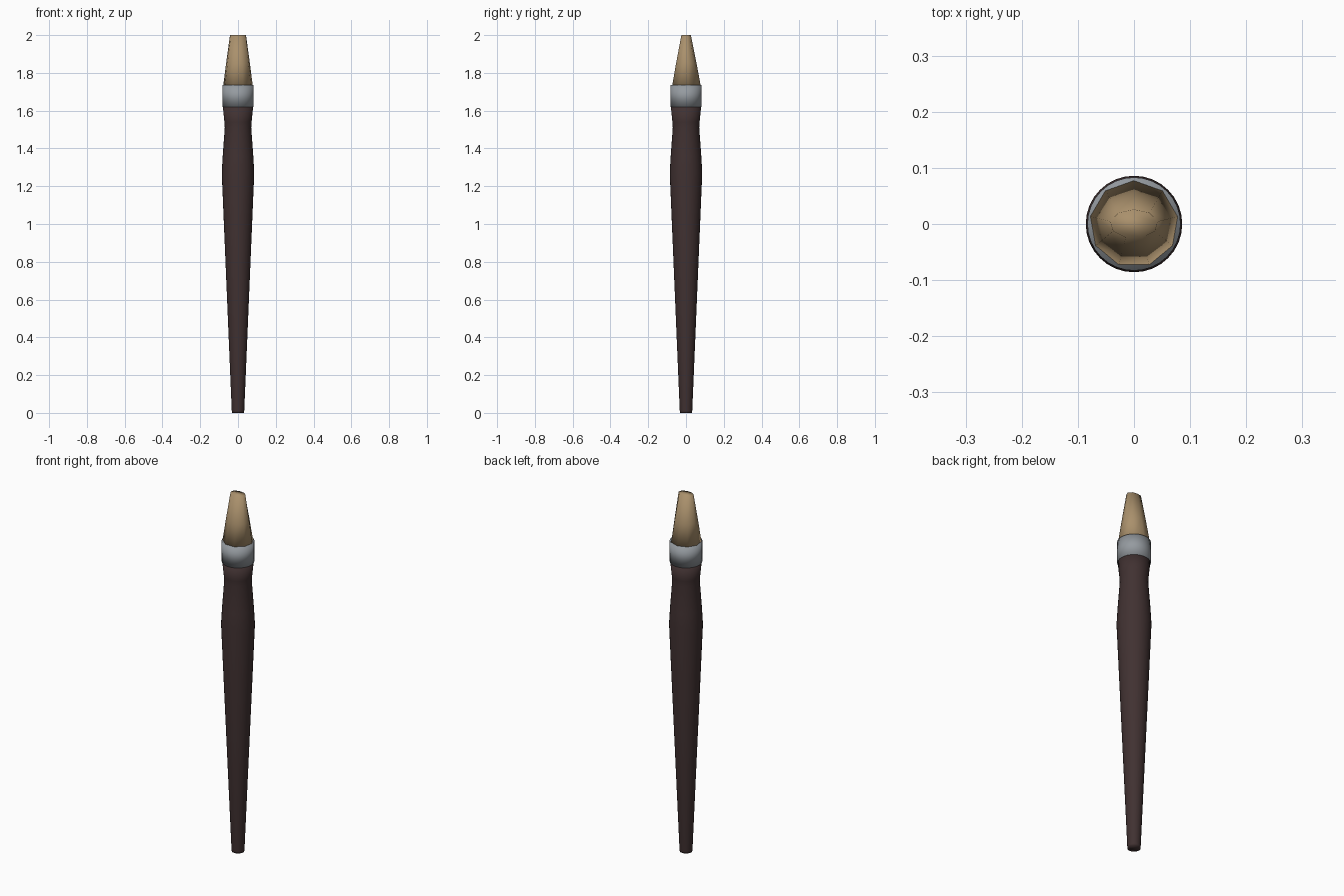
import bpy, bmesh, math

if "Cube" in bpy.data.objects:
    bpy.data.objects.remove(bpy.data.objects["Cube"])


def material(name, rgb):
    m = bpy.data.materials.new(name)
    m.diffuse_color = (*rgb, 1)
    m.use_nodes = True
    m.node_tree.nodes["Principled BSDF"].inputs["Base Color"].default_value = m.diffuse_color
    return m


def loft(name, rings, sides, mat, sharp=None):
    """Stack of elliptical rings (z, rx, ry), capped at both ends."""
    bm = bmesh.new()
    loops = []
    for z, rx, ry in rings:
        loop = []
        for i in range(sides):
            a = math.pi / 2 + 2 * math.pi * i / sides
            loop.append(bm.verts.new((rx * math.cos(a), ry * math.sin(a), z)))
        loops.append(loop)
    for lo, hi in zip(loops, loops[1:]):
        for i in range(sides):
            j = (i + 1) % sides
            bm.faces.new((lo[i], lo[j], hi[j], hi[i]))
    bm.faces.new(loops[0][::-1])
    bm.faces.new(loops[-1])
    for f in bm.faces:
        f.smooth = True
    if sharp:
        for e in bm.edges:
            e.smooth = e.calc_face_angle(0) < math.radians(sharp)
    mesh = bpy.data.meshes.new(name)
    bm.to_mesh(mesh)
    bm.free()
    mesh.materials.append(mat)
    ob = bpy.data.objects.new(name, mesh)
    bpy.context.collection.objects.link(ob)
    return ob


wood = material("dark brown wood", (0.052, 0.031, 0.031))
metal = material("grey metal", (0.30, 0.325, 0.35))
hair = material("tan bristle", (0.40, 0.28, 0.15))

# Tapered handle with a swelling and a neck below the ferrule
profile = [(0, 0.032), (0.01, 0.033), (1.27, 0.086), (1.36, 0.081),
           (1.51, 0.070), (1.54, 0.072), (1.63, 0.081)]
loft("handle", [(z, r, r) for z, r in profile], 32, wood)

# Metal ferrule band
loft("ferrule", [(1.62, 0.083, 0.083), (1.735, 0.083, 0.083)], 32, metal, 40)

# Nine-sided bristle tuft flattening towards the tip
loft("bristles", [(1.72, 0.081, 0.080), (1.85, 0.064, 0.056),
                  (2.0, 0.043, 0.026)], 9, hair)
